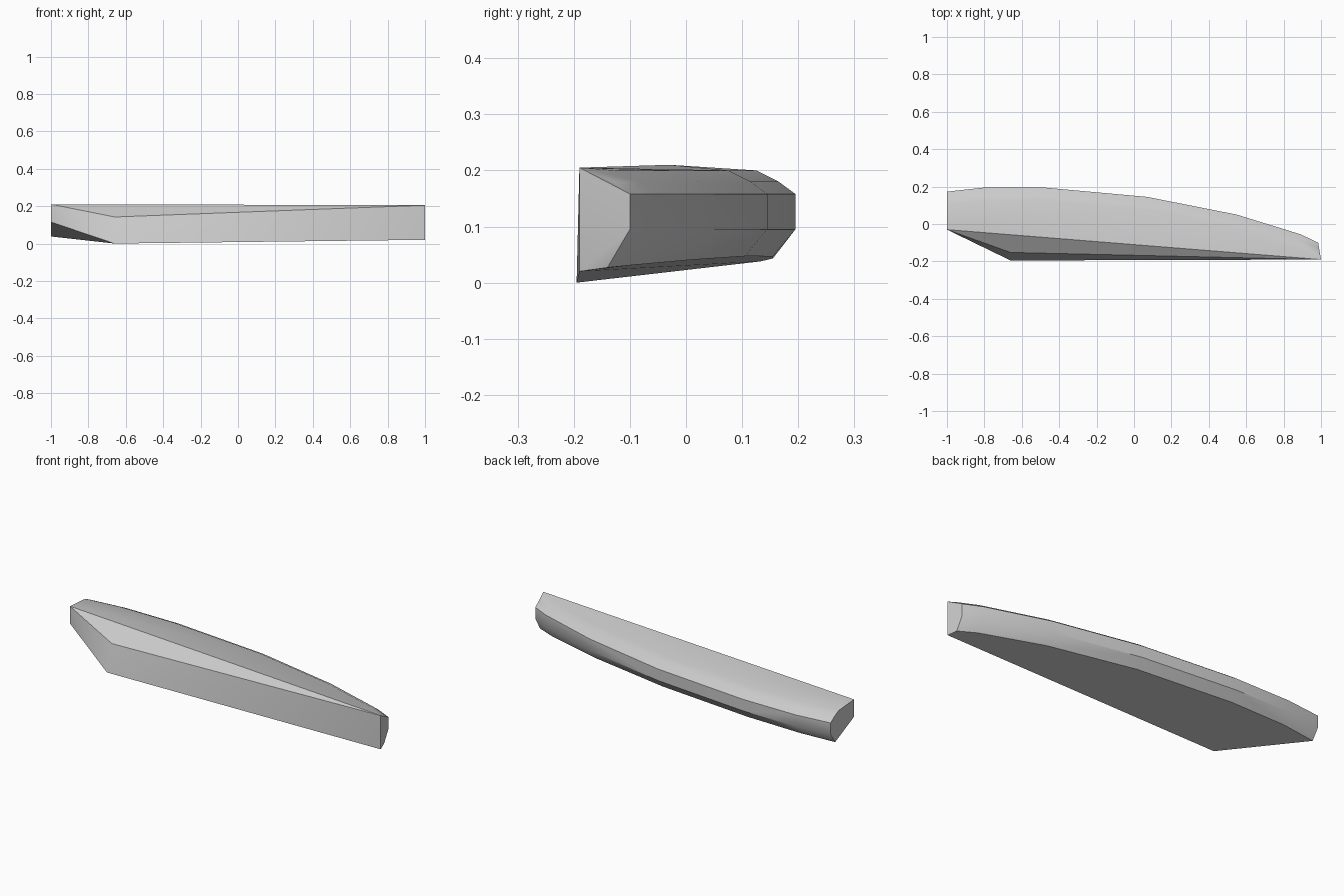
import bpy, bmesh, math

cube = bpy.data.objects.get("Cube")
if cube:
    bpy.data.objects.remove(cube, do_unlink=True)

# One plain grey material
grey = bpy.data.materials.new("plain_grey")
grey.use_nodes = True
colour = (0.6, 0.6, 0.6, 1)
grey.diffuse_color = colour
grey.node_tree.nodes["Principled BSDF"].inputs["Base Color"].default_value = colour

# Curved back: outline stations (x, y) swept with a rounded-off edge section
outline = [(-1, 0.173), (-0.8, 0.195), (-0.48, 0.195), (0.07, 0.145),
           (0.55, 0.05), (0.89, -0.055), (0.985, -0.1)]
upper_edge = [(-0.07, 0.2), (-0.03, 0.18), (0, 0.158)]
lower_edge = [(0, 0.095), (-0.04, 0.005)]


def floor_height(x, y):
    """Height of the gently tilted underside."""
    return 0.012 * (x + 0.66) + 0.128 * (y + 0.195)


points = []
for x, y in outline:
    points += [(x, y + dy, z) for dy, z in upper_edge]
    points.append((x, y + lower_edge[0][0], lower_edge[0][1]))
    points.append((x, y - 0.04, floor_height(x, y - 0.04)))

# Flat front, slanted left end and upper chamfer ridge
points += [(-1, -0.03, 0.21), (-1, -0.03, 0.115),
           (-0.66, -0.152, 0.142), (-0.66, -0.195, 0.0),
           (1, -0.19, 0.205), (1, -0.19, 0.02)]

# Skin the corner points into one convex slab
bm = bmesh.new()
for p in points:
    bm.verts.new(p)
hull = bmesh.ops.convex_hull(bm, input=bm.verts[:])
loose = [v for v in bm.verts if not v.link_faces]
bmesh.ops.delete(bm, geom=loose, context='VERTS')
bmesh.ops.dissolve_limit(bm, angle_limit=math.radians(1),
                         verts=bm.verts[:], edges=bm.edges[:])
bmesh.ops.recalc_face_normals(bm, faces=bm.faces[:])

mesh = bpy.data.meshes.new("curved_slab")
bm.to_mesh(mesh)
bm.free()
mesh.materials.append(grey)
slab = bpy.data.objects.new("curved_slab", mesh)
bpy.context.collection.objects.link(slab)

# Smooth the rounded back, keep the hard edges crisp
bpy.ops.object.select_all(action='DESELECT')
slab.select_set(True)
bpy.context.view_layer.objects.active = slab
bpy.ops.object.shade_smooth_by_angle(angle=math.radians(35))
